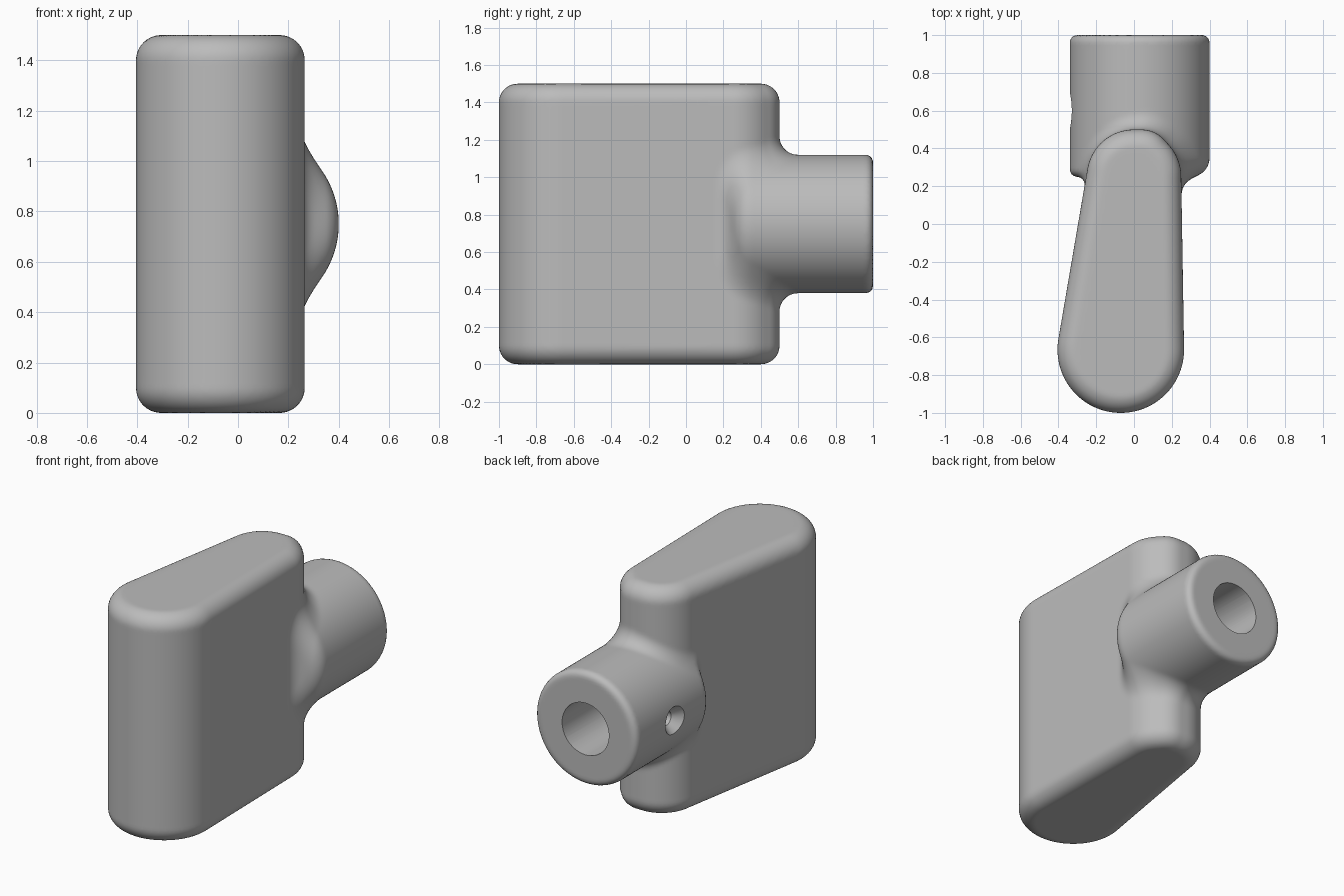
import bpy, bmesh
from math import hypot, sqrt, sin, cos, pi, radians
from mathutils import Vector, Matrix

if "Cube" in bpy.data.objects:
    bpy.data.objects.remove(bpy.data.objects["Cube"], do_unlink=True)

# Plan circles of the blade: centre x, centre y, radius
FRONT = (-0.07, -0.665, 0.335)
BACK_A = (0.0, 0.25, 0.25)
BACK_B = (0.04, 0.34, 0.16)
HEIGHT, EDGE = 1.5, 0.1
HUB_X, HUB_Z, HUB_R = 0.03, 0.75, 0.37
HUB_Y0, HUB_Y1 = 0.25, 1.0


def add_object(name, bm):
    mesh = bpy.data.meshes.new(name)
    bm.to_mesh(mesh)
    bm.free()
    obj = bpy.data.objects.new(name, mesh)
    bpy.context.collection.objects.link(obj)
    return obj


def bake(obj):
    bpy.context.view_layer.update()
    graph = bpy.context.evaluated_depsgraph_get()
    mesh = bpy.data.meshes.new_from_object(obj.evaluated_get(graph))
    obj.modifiers.clear()
    obj.data = mesh


def combine(obj, other, operation):
    mod = obj.modifiers.new(operation, 'BOOLEAN')
    mod.operation, mod.solver, mod.object = operation, 'EXACT', other
    other.hide_render = True
    bake(obj)
    bpy.data.objects.remove(other, do_unlink=True)


def rounded_hull(name, circles, low, high, edge, steps=64):
    """Convex hull of upright discs with rounded end edges."""
    bm = bmesh.new()
    rings = [(edge * (1 - sin(a)), edge * (1 - cos(a)))
             for a in (radians(d) for d in (0, 30, 60, 90))]
    for z, inset in [(low + r[0], r[1]) for r in rings] + [(high - r[0], r[1]) for r in rings]:
        # the inset at each level follows the quarter-round edge
        depth = min(z - low, high - z)
        inset = edge - sqrt(max(0, edge ** 2 - (edge - depth) ** 2))
        for cx, cy, r in circles:
            for i in range(steps):
                a = 2 * pi * i / steps
                bm.verts.new((cx + (r - inset) * cos(a), cy + (r - inset) * sin(a), z))
    bmesh.ops.convex_hull(bm, input=bm.verts[:])
    loose = [v for v in bm.verts if not v.link_faces]
    bmesh.ops.delete(bm, geom=loose, context='VERTS')
    bmesh.ops.recalc_face_normals(bm, faces=bm.faces[:])
    return add_object(name, bm)


def cone_cutter(name, start, end, r_start, r_end):
    axis = Vector(end) - Vector(start)
    place = Matrix.Translation((Vector(start) + Vector(end)) / 2)
    place = place @ axis.to_track_quat('Z', 'Y').to_matrix().to_4x4()
    bm = bmesh.new()
    bmesh.ops.create_cone(bm, cap_ends=True, segments=64, radius1=r_start,
                          radius2=r_end, depth=axis.length, matrix=place)
    return add_object(name, bm)


# Distance functions used to shape the rounded edges and the blend
def make_capsule(c1, c2):
    ax, ay, ra = c1
    bx, by, rb = c2[0] - ax, c2[1] - ay, c2[2]
    h, b = bx * bx + by * by, ra - rb
    c = sqrt(h - b * b)

    def dist(x, y):
        x, y = x - ax, y - ay
        qx, qy = abs(x * by - y * bx) / h, (x * bx + y * by) / h
        k = c * qy - b * qx
        if k < 0:
            return hypot(x, y) - ra
        if k > c:
            return hypot(x - bx, y - by) - rb
        return c * qx + b * qy - ra
    return dist


capsules = [make_capsule(FRONT, BACK_A), make_capsule(FRONT, BACK_B),
            make_capsule(BACK_A, BACK_B)]


def rounded(a, b, e):
    a, b = a + e, b + e
    return min(max(a, b), 0) + hypot(max(a, 0), max(b, 0)) - e


def distance(x, y, z):
    blade = rounded(min(c(x, y) for c in capsules),
                    abs(z - HEIGHT / 2) - HEIGHT / 2, EDGE)
    t = min(1, max(0, (x + 0.25) / 0.3))
    mid = (HUB_Y0 + HUB_Y1) / 2
    edge = 0.04 if y > mid else 0.04 + 0.06 * t
    hub = rounded(hypot(x - HUB_X, z - HUB_Z) - HUB_R,
                  abs(y - mid) - (HUB_Y1 - mid), edge)
    k = 0.05 + 0.05 * t
    return max(k, min(blade, hub)) - hypot(max(k - blade, 0), max(k - hub, 0))


def settle(co):
    """Move a point onto the blended surface."""
    e = 0.002
    for _ in range(2):
        x, y, z = co
        d = distance(x, y, z)
        g = Vector((distance(x + e, y, z) - d, distance(x, y + e, z) - d,
                    distance(x, y, z + e) - d))
        if g.length < 1e-7:
            return
        co -= g.normalized() * max(-0.04, min(0.04, d))


# Blade and hub joined into one body
body = rounded_hull("handle_body", [FRONT, BACK_A, BACK_B], 0, HEIGHT, EDGE)
hub = rounded_hull("hub", [(0, 0, HUB_R)], 0, HUB_Y1 - HUB_Y0, 0.04)
hub.data.transform(Matrix.Translation((HUB_X, HUB_Y0, HUB_Z)) @ Matrix.Rotation(-pi / 2, 4, 'X'))
combine(body, hub, 'UNION')
remesh = body.modifiers.new("remesh", 'REMESH')
remesh.mode, remesh.voxel_size = 'VOXEL', 0.018
bake(body)

# Fillet between blade and hub
bm = bmesh.new()
bm.from_mesh(body.data)
for _ in range(2):
    for _ in range(2):
        bmesh.ops.smooth_vert(bm, verts=bm.verts[:], factor=0.5, use_axis_x=True,
                              use_axis_y=True, use_axis_z=True)
    for v in bm.verts:
        settle(v.co)
bm.to_mesh(body.data)
bm.free()

# Shaft bore and countersunk screw hole
combine(body, cone_cutter("bore_cutter", (HUB_X, 0.35, HUB_Z), (HUB_X, 1.2, HUB_Z),
                          0.17, 0.17), 'DIFFERENCE')
combine(body, cone_cutter("screw_cutter", (-0.5, 0.6, HUB_Z), (HUB_X, 0.6, HUB_Z),
                          0.045, 0.045), 'DIFFERENCE')
combine(body, cone_cutter("countersink_cutter", (-0.40, 0.6, HUB_Z), (-0.28, 0.6, HUB_Z),
                          0.15, 0.045), 'DIFFERENCE')

# Grey finish
grey = bpy.data.materials.new("plain_grey")
grey.use_nodes = True
colour = (0.5, 0.5, 0.5, 1)
grey.diffuse_color = colour
grey.node_tree.nodes["Principled BSDF"].inputs["Base Color"].default_value = colour
body.data.materials.clear()
body.data.materials.append(grey)
for face in body.data.polygons:
    face.material_index = 0

bpy.ops.object.select_all(action='DESELECT')
body.select_set(True)
bpy.context.view_layer.objects.active = body
bpy.ops.object.shade_smooth_by_angle(angle=radians(40))
